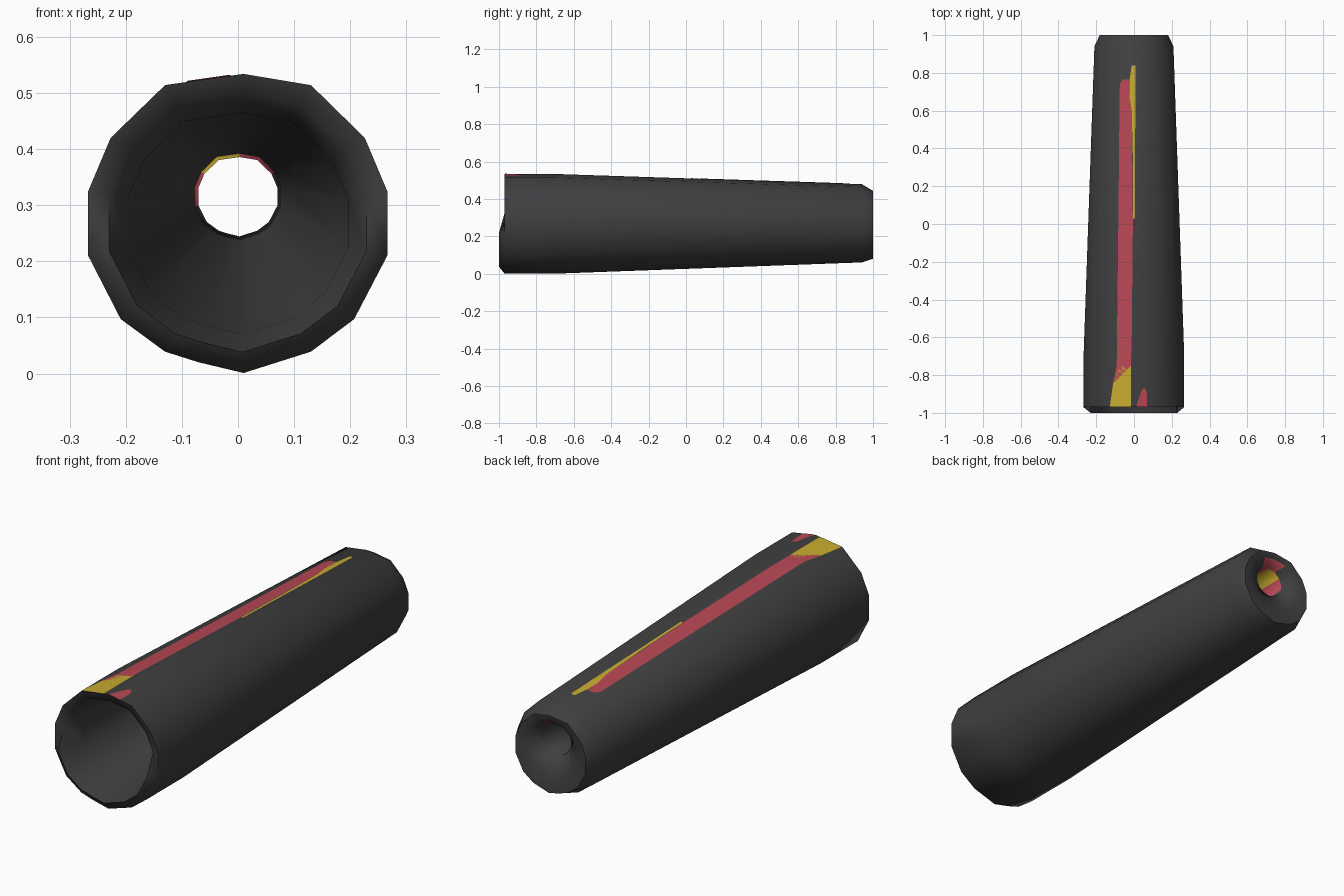
import bpy, bmesh, math

if "Cube" in bpy.data.objects:
    bpy.data.objects.remove(bpy.data.objects["Cube"])


def material(name, rgb):
    m = bpy.data.materials.new(name)
    m.diffuse_color = (*rgb, 1)
    m.use_nodes = True
    m.node_tree.nodes["Principled BSDF"].inputs["Base Color"].default_value = m.diffuse_color
    return m


RUBBER = material("dark_rubber", (0.05, 0.05, 0.052))
RED = material("red_paint", (0.48, 0.065, 0.09))
YELLOW = material("yellow_paint", (0.58, 0.41, 0.028))

# Cross-section seen from the front, clockwise from the top, relative to the axis
CZ = 0.267
SECTION = [(0.01, 0.267), (0.13, 0.247), (0.226, 0.153), (0.266, 0.058), (0.266, -0.057),
           (0.207, -0.170), (0.13, -0.228), (0.01, -0.266), (-0.07, -0.247), (-0.13, -0.228),
           (-0.209, -0.170), (-0.267, -0.057), (-0.267, 0.058), (-0.227, 0.153), (-0.13, 0.247)]
N = len(SECTION)

# Loops (y, scale, centre height): outer skin, back end, hole, bore, front lip
LOOPS = [(-0.97, 1.0, CZ), (-0.70, 1.0, CZ), (0.94, 0.785, 0.27), (1.0, 0.68, 0.262),
         (0.995, 0.48, 0.285), (0.95, 0.265, 0.315), (0.78, 0.29, 0.315),
         (-0.86, 0.74, CZ), (-0.955, 0.86, CZ)]
BACK_LIP, HOLE_WALL, FRONT_LIP = 4, 5, 8


def finish(bm, name, mats):
    bmesh.ops.recalc_face_normals(bm, faces=bm.faces)
    me = bpy.data.meshes.new(name)
    bm.to_mesh(me)
    bm.free()
    ob = bpy.data.objects.new(name, me)
    bpy.context.collection.objects.link(ob)
    for m in mats:
        me.materials.append(m)
    return ob


# Hollow tapered grip
bm = bmesh.new()
rings = []
for k, (y, s, cz) in enumerate(LOOPS):
    ring = []
    for x, z in SECTION:
        # the lower half of the front lip sticks out further
        yy = -1.0 if k == FRONT_LIP and z < 0 else y
        ring.append(bm.verts.new((x * s, yy, cz + z * s)))
    rings.append(ring)
for k in range(len(rings)):
    a, b = rings[k], rings[(k + 1) % len(rings)]
    for i in range(N):
        j = (i + 1) % N
        f = bm.faces.new((a[i], a[j], b[j], b[i]))
        # paint around the small back hole, by direction
        c = f.calc_center_median()
        ang = math.degrees(math.atan2(c.z - 0.315, c.x)) % 360
        if k == BACK_LIP and 60 < ang < 115:
            f.material_index = 1
        elif k == HOLE_WALL:
            if 40 < ang < 90 or 150 < ang < 190:
                f.material_index = 1
            elif 90 <= ang <= 150:
                f.material_index = 2
grip = finish(bm, "grip", [RUBBER, RED, YELLOW])
bpy.context.view_layer.objects.active = grip
grip.select_set(True)
bpy.ops.object.shade_smooth_by_angle(angle=math.radians(65))
grip.select_set(False)


def top_height(x, y):
    """Height of the outer skin on the two facets beside the top ridge."""
    t = max(0.0, (y + 0.70) / 1.64)
    s = 1.0 + t * (0.785 - 1.0)
    cz = CZ + t * 0.003
    u = x / s
    slope = 0.02 / 0.14 if u < 0.01 else -0.02 / 0.12
    return cz + s * (0.267 + slope * (u - 0.01)) + 0.002


def plate(name, mat, rows):
    """Thin painted patch from rows of (y, left x, right x)."""
    bm = bmesh.new()
    pairs = [[bm.verts.new((x, y, top_height(x, y))) for x in (l, r)] for y, l, r in rows]
    for p, q in zip(pairs, pairs[1:]):
        bm.faces.new((p[0], p[1], q[1], q[0]))
    finish(bm, name, [mat])


# Painted patches along the top
plate("long_red_stripe", RED, [(-0.84, -0.11, -0.105), (-0.75, -0.092, -0.015), (-0.70, -0.091, -0.015),
                               (-0.60, -0.09, -0.012), (0.0, -0.083, -0.006), (0.6, -0.077, -0.012),
                               (0.68, -0.076, -0.025), (0.74, -0.075, -0.026), (0.765, -0.06, -0.03)])
plate("front_yellow_patch", YELLOW, [(-0.968, -0.128, -0.015), (-0.84, -0.11, -0.015),
                                     (-0.77, -0.085, -0.015), (-0.745, -0.05, -0.015)])
plate("front_red_patch", RED, [(-0.968, 0.011, 0.07), (-0.91, 0.03, 0.07), (-0.87, 0.045, 0.062)])
plate("thin_yellow_stripe", YELLOW, [(0.03, -0.004, 0.006), (0.35, -0.006, 0.006), (0.6, -0.012, 0.007),
                                     (0.68, -0.025, 0.007), (0.75, -0.025, 0.007), (0.84, -0.012, 0.007)])
